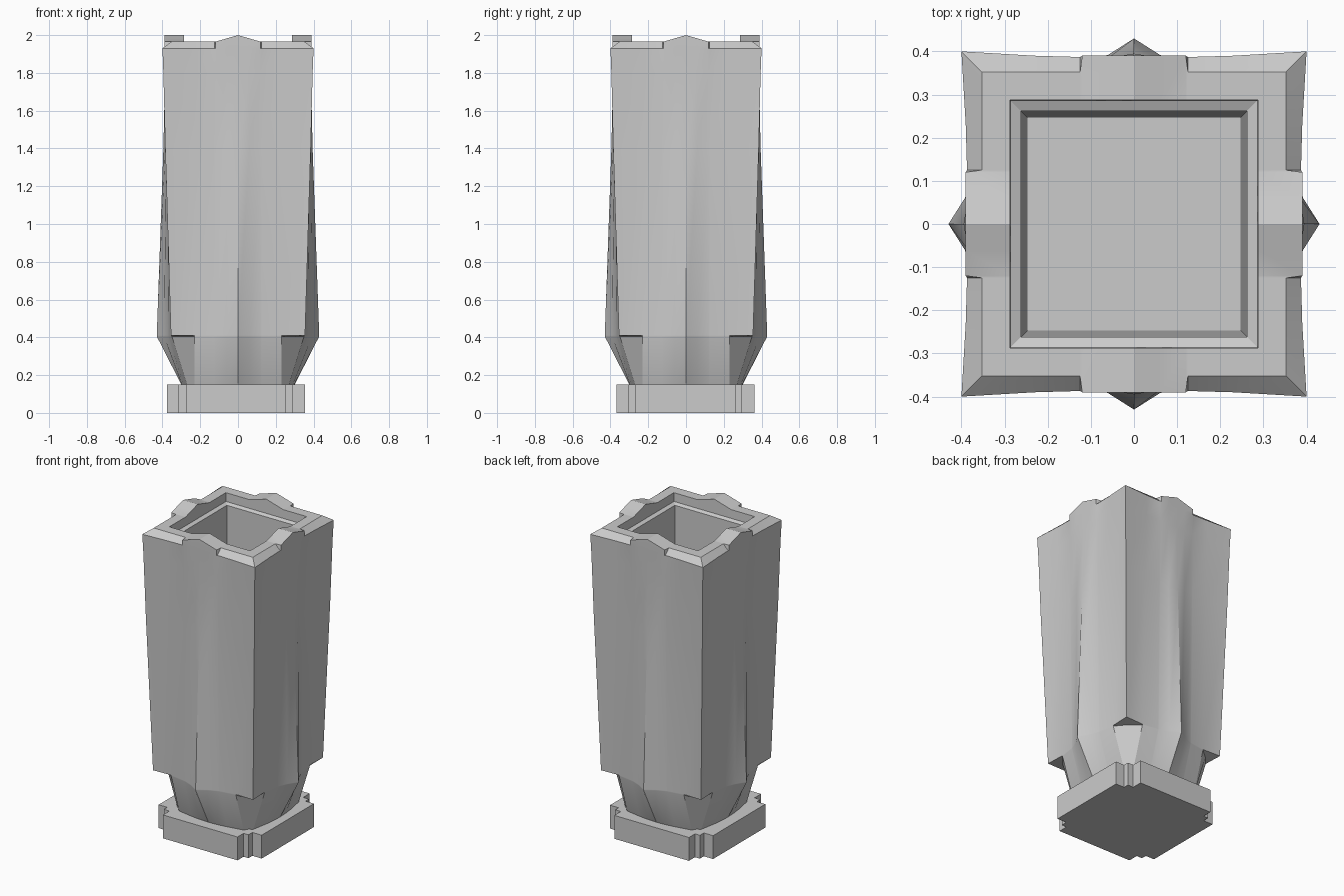
import bpy, bmesh

if "Cube" in bpy.data.objects:
    bpy.data.objects.remove(bpy.data.objects["Cube"])

# positions along one side of the square section (right half)
T = [0.0, 0.06, 0.12, 0.125, 0.23]


def ring(bm, z, dist, corner, peak=0.0):
    """One closed section: dist = wall distance at each T, corner = diagonal point."""
    side = [(-t, -d, t) for t, d in zip(T[::-1], dist[::-1])]
    side += [(t, -d, t) for t, d in zip(T[1:], dist[1:])]
    pts = [(x, y, z + peak * max(0.0, 1 - t / 0.12)) for x, y, t in side]
    pts.append((corner, -corner, z))
    verts = []
    for k in range(4):
        for x, y, h in pts:
            for _ in range(k):
                x, y = -y, x
            verts.append(bm.verts.new((x, y, h)))
    return verts


def finish(bm, name, angle=0.5):
    bmesh.ops.recalc_face_normals(bm, faces=bm.faces)
    me = bpy.data.meshes.new(name)
    bm.to_mesh(me)
    bm.free()
    ob = bpy.data.objects.new(name, me)
    bpy.context.collection.objects.link(ob)
    bpy.ops.object.select_all(action='DESELECT')
    ob.select_set(True)
    bpy.context.view_layer.objects.active = ob
    bpy.ops.object.shade_smooth_by_angle(angle=angle)
    return ob


# vase body: foot, corner overhang, ridged walls, rim with peaks, inner well
sections = [
    (0.15, [0.30, 0.297, 0.29, 0.289, 0.27], 0.245, 0),
    (0.405, [0.43, 0.392, 0.368, 0.367, 0.35], 0.295, 0),
    (0.41, [0.43, 0.392, 0.368, 0.367, 0.35], 0.355, 0),
    (1.40, [0.395, 0.385, 0.379, 0.379, 0.373], 0.385, 0),
    (1.80, [0.386, 0.385, 0.385, 0.385, 0.386], 0.395, 0),
    (1.93, [0.39, 0.39, 0.39, 0.387, 0.39], 0.40, 0),
    (1.965, [0.39, 0.39, 0.39, 0.352, 0.352], 0.352, 0.035),
    (1.965, [0.287] * 5, 0.287, 0.035),
    (1.91, [0.285] * 5, 0.285, 0),
    (1.90, [0.262] * 5, 0.262, 0),
    (0.35, [0.247] * 5, 0.247, 0),
]
bm = bmesh.new()
rings = [ring(bm, *s) for s in sections]
for a, b in zip(rings, rings[1:]):
    n = len(a)
    for i in range(n):
        j = (i + 1) % n
        bm.faces.new((a[i], a[j], b[j], b[i]))
bm.faces.new(rings[0][::-1])
bm.faces.new(rings[-1])
finish(bm, "vase_body")

# plinth with stepped corners
corner = [(0.265, -0.366), (0.265, -0.305), (0.30, -0.305),
          (0.30, -0.265), (0.366, -0.265)]
bm = bmesh.new()
verts = []
for k in range(4):
    for x, y in corner:
        for _ in range(k):
            x, y = -y, x
        verts.append(bm.verts.new((x - 0.01, y - 0.003, 0)))
face = bm.faces.new(verts)
ext = bmesh.ops.extrude_face_region(bm, geom=[face])
top = [v for v in ext["geom"] if isinstance(v, bmesh.types.BMVert)]
bmesh.ops.translate(bm, verts=top, vec=(0, 0, 0.15))
finish(bm, "plinth")
